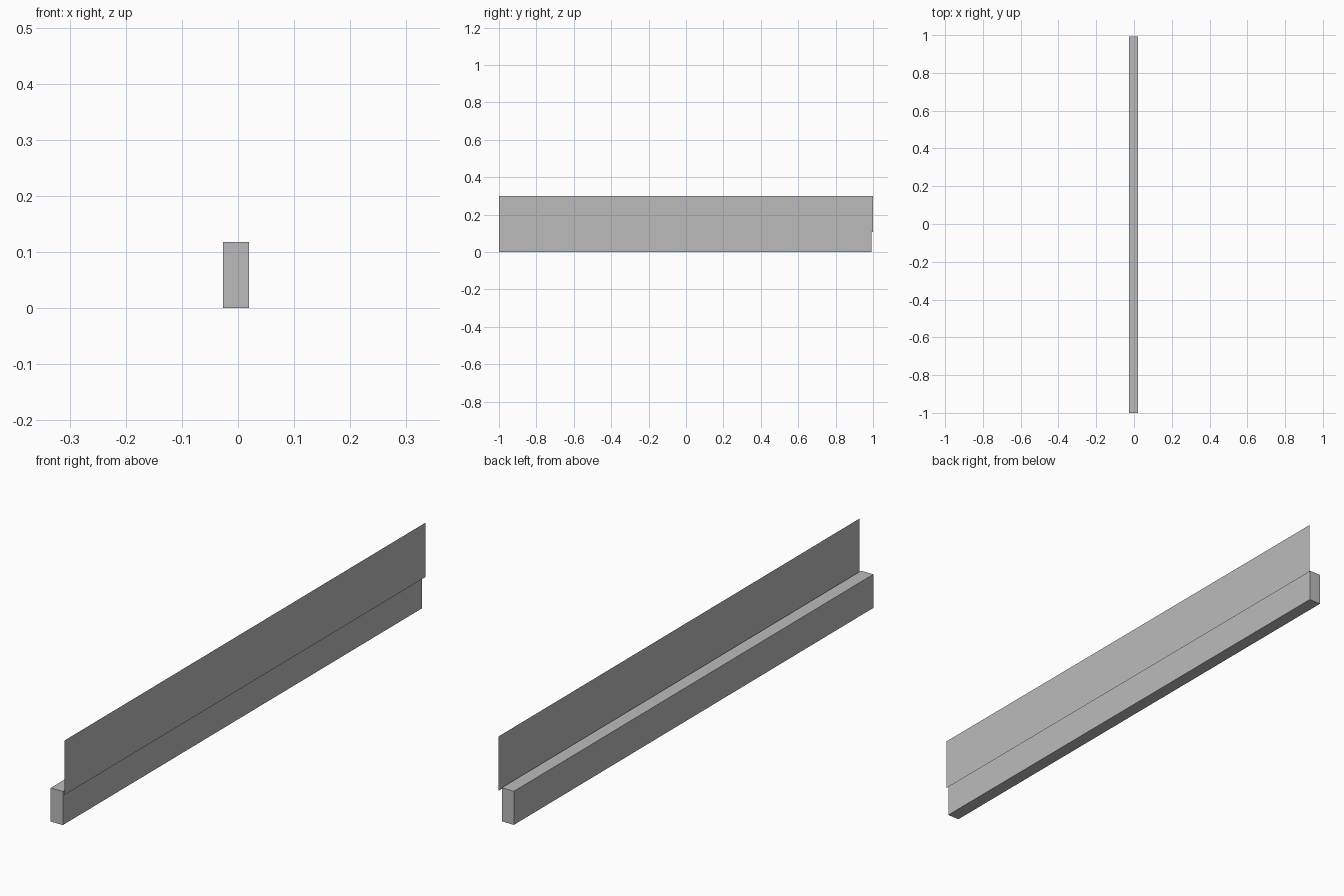
import bpy
import bmesh
from mathutils import Matrix, Vector

if "Cube" in bpy.data.objects:
    bpy.data.objects.remove(bpy.data.objects["Cube"], do_unlink=True)

# Single grey finish
grey = bpy.data.materials.new("plain_grey")
grey.use_nodes = True
colour = (0.5, 0.5, 0.5, 1)
grey.diffuse_color = colour
grey.node_tree.nodes["Principled BSDF"].inputs["Base Color"].default_value = colour


def add_part(name, bm):
    mesh = bpy.data.meshes.new(name)
    bm.to_mesh(mesh)
    bm.free()
    mesh.materials.append(grey)
    obj = bpy.data.objects.new(name, mesh)
    bpy.context.collection.objects.link(obj)
    return obj


# Long base rail
low, high = Vector((-0.027, -1, 0)), Vector((0.02, 0.993, 0.118))
bm = bmesh.new()
bmesh.ops.create_cube(bm, size=1, matrix=Matrix.LocRotScale(
    (low + high) / 2, None, high - low))
add_part("base_rail", bm)

# Thin upright sheet, standing just off the rail's side
x, bottom, top = 0.027, 0.108, 0.299
bm = bmesh.new()
bm.faces.new([bm.verts.new((x, y, z)) for y, z in
              ((-1, bottom), (1, bottom), (1, top), (-1, top))])
add_part("upright_sheet", bm)
